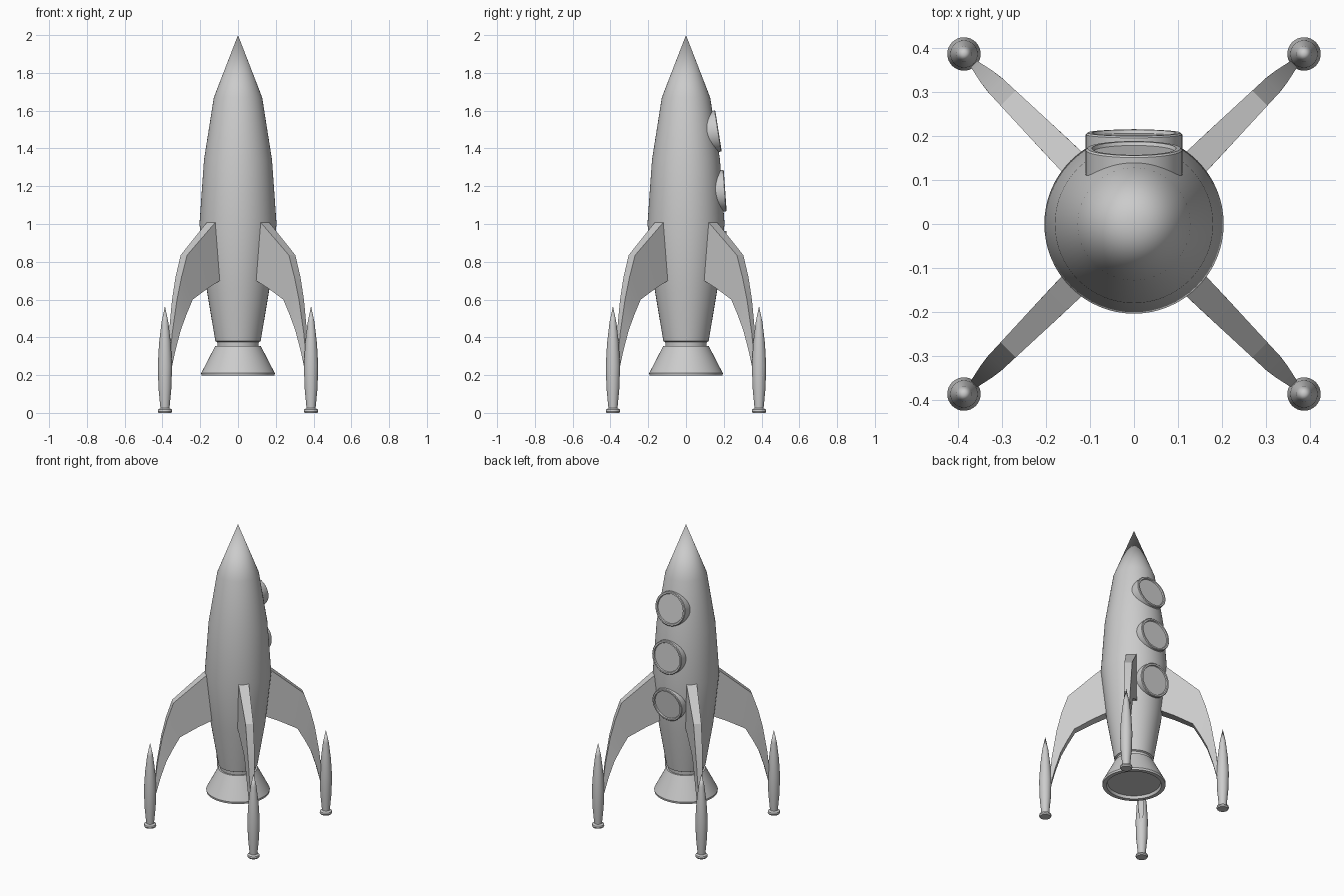
import bpy, bmesh, math
from mathutils import Matrix, Vector

if "Cube" in bpy.data.objects:
    bpy.data.objects.remove(bpy.data.objects["Cube"])


def finish(name, bm, matrix=None):
    bmesh.ops.remove_doubles(bm, verts=bm.verts, dist=1e-5)
    bmesh.ops.recalc_face_normals(bm, faces=bm.faces)
    mesh = bpy.data.meshes.new(name)
    bm.to_mesh(mesh)
    bm.free()
    ob = bpy.data.objects.new(name, mesh)
    bpy.context.collection.objects.link(ob)
    if matrix:
        ob.matrix_world = matrix
    bpy.ops.object.select_all(action='DESELECT')
    ob.select_set(True)
    bpy.context.view_layer.objects.active = ob
    bpy.ops.object.shade_smooth_by_angle(angle=math.radians(25))
    return ob


def lathe(name, profile, sides=64, matrix=None):
    """Spin an (r, z) profile around z."""
    bm = bmesh.new()
    vs = [bm.verts.new((r, 0, z)) for r, z in profile]
    es = [bm.edges.new(p) for p in zip(vs, vs[1:])]
    bmesh.ops.spin(bm, geom=vs + es, cent=(0, 0, 0), axis=(0, 0, 1),
                   angle=math.tau, steps=sides, use_duplicate=False)
    return finish(name, bm, matrix)


# Hull with pointed nose and recessed neck
hull = [(0, 2), (0.128, 1.67), (0.18, 1.34), (0.204, 1.0),
        (0.167, 0.66), (0.12, 0.38), (0.11, 0.375), (0.108, 0.34), (0, 0.34)]
lathe("hull", hull)

# Flared exhaust nozzle with shallow recess
lathe("nozzle", [(0, 0.355), (0.12, 0.355), (0.195, 0.21), (0.193, 0.197),
                 (0.168, 0.197), (0.162, 0.215), (0, 0.215)])

# Three portholes on the back, tilted to follow the hull
slopes = hull[1:5]


def hull_at(z):
    for (r0, z0), (r1, z1) in zip(slopes, slopes[1:]):
        if z1 <= z <= z0:
            return r0 + (r1 - r0) * (z0 - z) / (z0 - z1), (r1 - r0) / (z0 - z1)


for i, z in enumerate((1.49, 1.175, 0.855)):
    r, slope = hull_at(z)
    normal = Vector((0, 1, slope)).normalized()
    m = Matrix.Translation((0, r, z)) @ normal.to_track_quat('Z', 'Y').to_matrix().to_4x4()
    lathe(f"porthole_{i + 1}", [(0, -0.06), (0.11, -0.06), (0.11, 0.012), (0.106, 0.016),
                                (0.096, 0.016), (0.093, 0.008), (0, 0.008)], 48, m)

# Swept fin stations: outer edge (r, z), inner edge (r, z)
outer = [(0.17, 1.035), (0.30, 0.925), (0.405, 0.835), (0.445, 0.72), (0.475, 0.60), (0.505, 0.42), (0.52, 0.28)]
inner = [(0.12, 0.722), (0.255, 0.66), (0.365, 0.60), (0.41, 0.52), (0.45, 0.44), (0.485, 0.33), (0.515, 0.21)]


def half_width(r):
    if r < 0.46:
        return 0.033 - 0.011 * max(0, r - 0.19) / 0.27
    return 0.022 - 0.013 * (r - 0.46) / 0.06


def fin(name, matrix):
    bm = bmesh.new()
    rings = []
    for o, n in zip(outer, inner):
        rings.append([bm.verts.new((r, s * half_width(r), z))
                      for (r, z), s in ((o, 1), (o, -1), (n, -1), (n, 1))])
    for a, b in zip(rings, rings[1:]):
        for k in range(4):
            bm.faces.new((a[k], a[(k + 1) % 4], b[(k + 1) % 4], b[k]))
    bm.faces.new(rings[0])
    bm.faces.new(rings[-1])
    return finish(name, bm, matrix)


# Four fins, each ending in a spindle-shaped landing leg with a foot pad
leg = [(0, 0.565), (0.018, 0.48), (0.031, 0.37), (0.038, 0.25), (0.034, 0.13),
       (0.024, 0.025), (0.036, 0.018), (0.038, 0.008), (0.034, 0), (0, 0)]
for i in range(4):
    rot = Matrix.Rotation(math.pi / 4 + i * math.pi / 2, 4, 'Z')
    fin(f"fin_{i + 1}", rot)
    lathe(f"landing_leg_{i + 1}", leg, 32, rot @ Matrix.Translation((0.547, 0, 0)))
